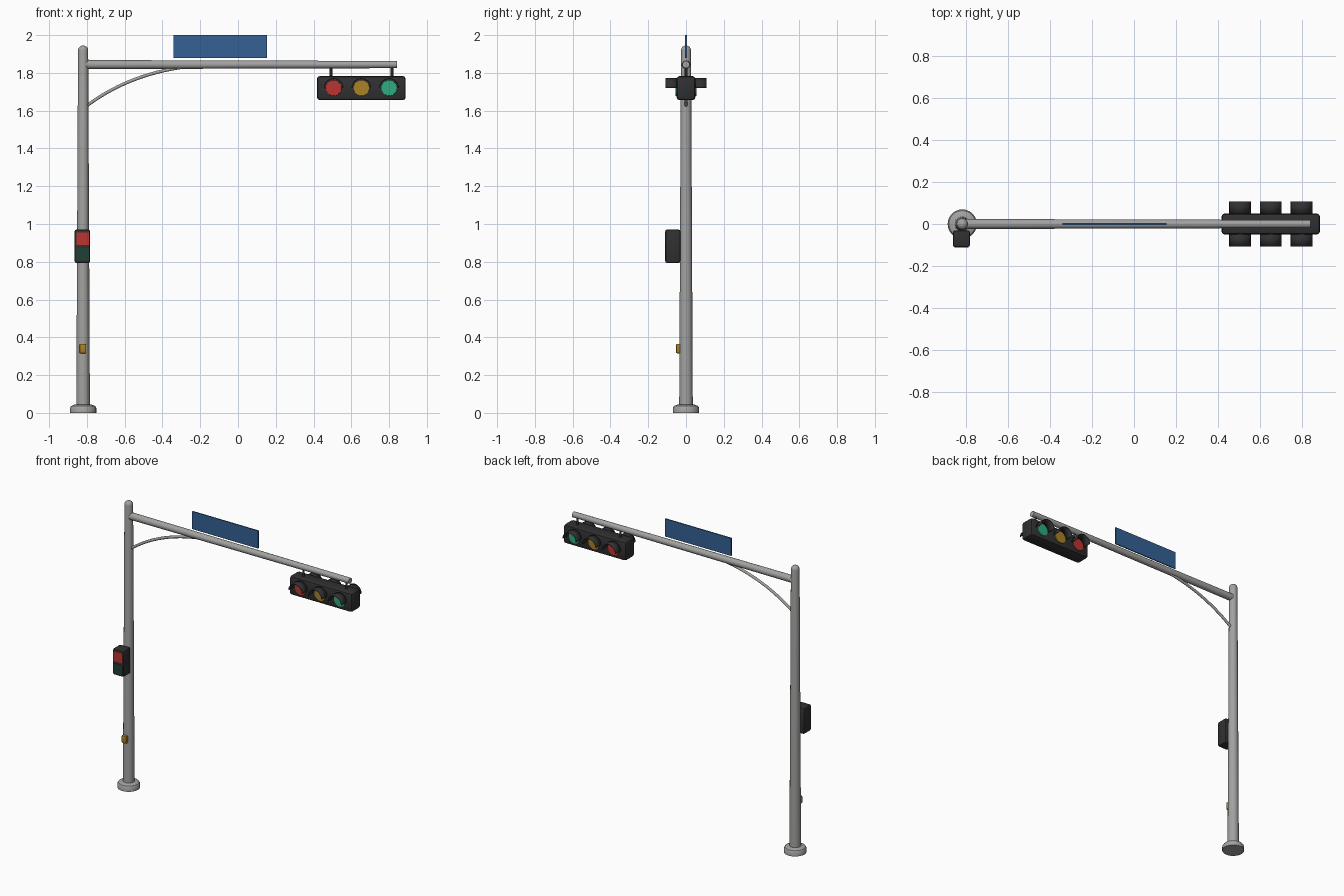
import bpy
import bmesh
from math import pi, cos, sin, radians
from mathutils import Matrix, Vector

cube = bpy.data.objects.get("Cube")
if cube:
    bpy.data.objects.remove(cube, do_unlink=True)


def material(name, rgb, rough=0.6):
    mat = bpy.data.materials.new(name)
    mat.use_nodes = True
    color = (*rgb, 1)
    mat.diffuse_color = color
    shader = mat.node_tree.nodes["Principled BSDF"]
    shader.inputs["Base Color"].default_value = color
    shader.inputs["Roughness"].default_value = rough
    return mat


STEEL = material("steel", (0.36, 0.36, 0.35))
BLACK = material("black_housing", (0.03, 0.03, 0.032))
BLUE = material("sign_blue", (0.035, 0.12, 0.3))
RED = material("red", (0.5, 0.035, 0.03))
AMBER = material("amber", (0.4, 0.22, 0.02))
GREEN = material("green", (0.03, 0.4, 0.22))
DARK_GREEN = material("dark_green", (0.015, 0.05, 0.035))

POLE_X = -0.82
ARM_Z = 1.844
LENS_Z = 1.72


def finish(name, bm, mat, smooth=True):
    bmesh.ops.recalc_face_normals(bm, faces=bm.faces)
    mesh = bpy.data.meshes.new(name)
    bm.to_mesh(mesh)
    bm.free()
    obj = bpy.data.objects.new(name, mesh)
    bpy.context.collection.objects.link(obj)
    mesh.materials.append(mat)
    if smooth:
        bpy.ops.object.select_all(action="DESELECT")
        obj.select_set(True)
        bpy.context.view_layer.objects.active = obj
        bpy.ops.object.shade_smooth_by_angle(angle=radians(35))
    return obj


def lathe(name, profile, mat, x, sides=24):
    """Turn a (radius, z) profile around a vertical axis, with closed ends."""
    bm = bmesh.new()
    rings = [[bm.verts.new((x + r * cos(2 * pi * i / sides), r * sin(2 * pi * i / sides), z))
              for i in range(sides)] for r, z in profile]
    for low, high in zip(rings, rings[1:]):
        for i in range(sides):
            j = (i + 1) % sides
            bm.faces.new((low[i], low[j], high[j], high[i]))
    bm.faces.new(rings[0])
    bm.faces.new(rings[-1])
    return finish(name, bm, mat)


def rod(name, start, end, r1, r2, mat, sides=20):
    start, end = Vector(start), Vector(end)
    axis = end - start
    turn = axis.to_track_quat("Z", "Y").to_matrix().to_4x4()
    bm = bmesh.new()
    bmesh.ops.create_cone(bm, cap_ends=True, segments=sides, radius1=r1, radius2=r2,
                          depth=axis.length,
                          matrix=Matrix.Translation((start + end) / 2) @ turn)
    return finish(name, bm, mat)


def box(name, low, high, mat, bevel=0.0):
    low, high = Vector(low), Vector(high)
    bm = bmesh.new()
    bmesh.ops.create_cube(bm, size=1, matrix=Matrix.Translation((low + high) / 2)
                          @ Matrix.Diagonal((*(high - low), 1)))
    if bevel:
        bmesh.ops.bevel(bm, geom=bm.edges[:], offset=bevel, segments=2,
                        profile=0.5, affect="EDGES")
    return finish(name, bm, mat, smooth=bool(bevel))


def visor(name, x, side, radius=0.05, steps=16):
    """Half-round hood over a lens, open below and in front."""
    bm = bmesh.new()
    pairs = []
    for i in range(steps + 1):
        a = pi * i / steps
        px, pz = x + radius * cos(a), LENS_Z + radius * sin(a)
        pairs.append([bm.verts.new((px, side * y, pz)) for y in (0.045, 0.108)])
    for (a, b), (c, d) in zip(pairs, pairs[1:]):
        bm.faces.new((a, b, d, c))
    obj = finish(name, bm, BLACK)
    shell = obj.modifiers.new("thickness", "SOLIDIFY")
    shell.thickness = 0.004
    shell.offset = 0
    return obj


# Pole with base flange and domed cap
lathe("base_flange", [(0.07, 0), (0.07, 0.026), (0.064, 0.036), (0.046, 0.044)], STEEL, POLE_X)
dome = [(0.027 * cos(a), 1.918 + 0.027 * sin(a)) for a in (radians(d) for d in range(0, 90, 15))]
lathe("pole", [(0.036, 0.03)] + dome, STEEL, POLE_X)

# Horizontal arm and curved brace
rod("mast_arm", (POLE_X, 0, ARM_Z), (0.843, 0, ARM_Z), 0.024, 0.019, STEEL)
curve = bpy.data.curves.new("arm_brace", "CURVE")
curve.dimensions = "3D"
curve.bevel_depth = 0.009
curve.bevel_resolution = 3
curve.use_fill_caps = True
spline = curve.splines.new("POLY")
p0, p1, p2 = (Vector(p) for p in ((-0.815, 0, 1.615), (-0.59, 0, 1.79), (-0.28, 0, 1.832)))
STEPS = 16
spline.points.add(STEPS)
for i, point in enumerate(spline.points):
    t = i / STEPS
    point.co = (*(p0 * (1 - t) ** 2 + p1 * 2 * t * (1 - t) + p2 * t * t), 1)
spline.use_smooth = True
curve.materials.append(STEEL)
bpy.context.collection.objects.link(bpy.data.objects.new("arm_brace", curve))

# Street sign panel
box("street_sign", (-0.341, -0.004, 1.88), (0.154, 0.004, 2.0), BLUE)

# Two-sided signal head hung from the arm
box("signal_housing", (0.418, -0.05, 1.656), (0.888, 0.05, 1.783), BLACK, bevel=0.015)
for label, x in (("left", 0.815), ("right", 0.492)):
    rod(f"hanger_{label}", (x, 0, 1.775), (x, 0, ARM_Z), 0.007, 0.007, BLACK, 12)
for label, x, mat in (("red", 0.506, RED), ("amber", 0.653, AMBER), ("green", 0.8, GREEN)):
    for face, side in (("front", -1), ("back", 1)):
        rod(f"{label}_lens_{face}", (x, side * 0.04, LENS_Z), (x, side * 0.055, LENS_Z),
            0.043, 0.041, mat, 28)
        visor(f"{label}_visor_{face}", x, side)

# Pedestrian signal
box("pedestrian_housing", (-0.865, -0.11, 0.794), (-0.783, -0.03, 0.971), BLACK, bevel=0.01)
for label, low, mat in (("stop", 0.888, RED), ("walk", 0.806, DARK_GREEN)):
    box(f"pedestrian_{label}_panel", (-0.856, -0.112, low),
        (-0.789, -0.1, low + 0.068), mat)

# Push button
box("push_button_box", (-0.839, -0.053, 0.315), (-0.804, -0.028, 0.366), AMBER, bevel=0.006)
